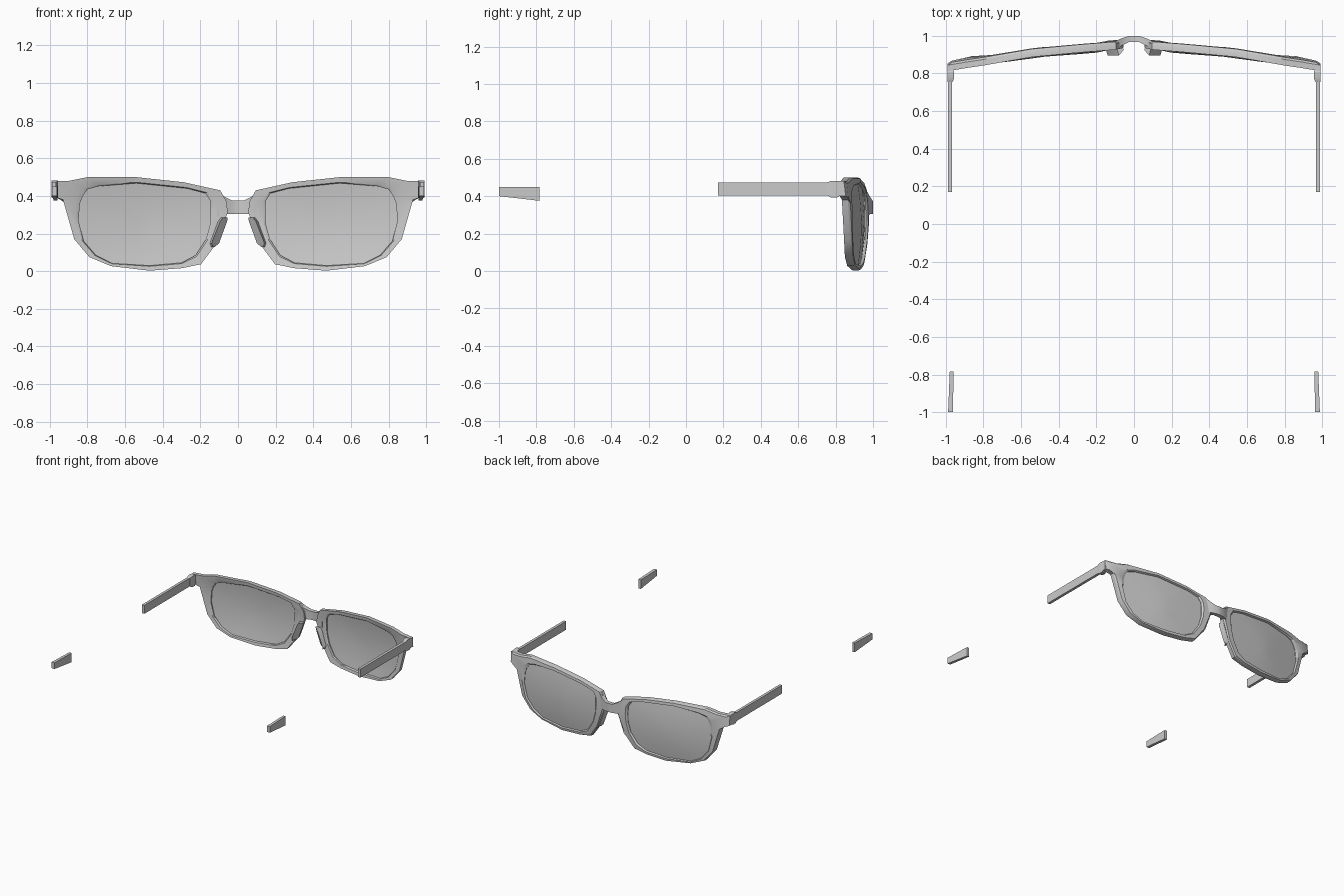
import bpy, bmesh

if "Cube" in bpy.data.objects:
    bpy.data.objects.remove(bpy.data.objects["Cube"])

# Front-surface curve of the frame seen from above: (x, y)
CURVE = [(0, .985), (.13, .975), (.3, .967), (.5, .955), (.75, .912), (.9, .885), (1.0, .868)]


def front_y(x, z):
    """Wrap of the frame in x plus a gentle barrel in z."""
    for (x0, y0), (x1, y1) in zip(CURVE, CURVE[1:]):
        if x <= x1:
            y = y0 + (y1 - y0) * (x - x0) / (x1 - x0)
            break
    return y - .35 * (z - .27) ** 2


def make(name, loops, cap=True, ring=False, smooth=True):
    """Skin matching closed loops, mirror over x = 0."""
    bm = bmesh.new()
    vs = [[bm.verts.new(p) for p in loop] for loop in loops]
    n = len(vs[0])
    pairs = list(zip(vs, vs[1:]))
    if ring:
        pairs.append((vs[-1], vs[0]))
    for a, b in pairs:
        for i in range(n):
            j = (i + 1) % n
            bm.faces.new((a[i], a[j], b[j], b[i]))
    if cap and not ring:
        bm.faces.new(vs[0])
        bm.faces.new(vs[-1])
    bmesh.ops.recalc_face_normals(bm, faces=bm.faces)
    me = bpy.data.meshes.new(name)
    bm.to_mesh(me)
    bm.free()
    ob = bpy.data.objects.new(name, me)
    bpy.context.collection.objects.link(ob)
    m = ob.modifiers.new("mirror", 'MIRROR')
    m.use_clip = True
    if smooth:
        bpy.ops.object.select_all(action='DESELECT')
        bpy.context.view_layer.objects.active = ob
        ob.select_set(True)
        bpy.ops.object.shade_smooth_by_angle(angle=.5)
    return ob


def rect_xz(y, x0, x1, z0, z1):
    return [(x0, y, z0), (x1, y, z0), (x1, y, z1), (x0, y, z1)]


# Rim outline and lens opening, point by point (x, z)
outer = [(.99, .48), (.90, .48), (.80, .50), (.54, .50), (.29, .473), (.095, .43),
         (.06, .37), (.055, .31), (.08, .25), (.12, .14), (.197, .037), (.30, .016),
         (.47, .003), (.675, .027), (.79, .075), (.87, .17), (.93, .38), (.99, .40)]
inner = [(.825, .40), (.80, .435), (.74, .452), (.54, .468), (.27, .44), (.175, .415),
         (.148, .375), (.145, .32), (.148, .25), (.17, .17), (.225, .085), (.30, .045),
         (.47, .030), (.67, .042), (.755, .085), (.82, .16), (.848, .27), (.84, .36)]


def rim_loop(t, depth):
    """Loop between outline (t=0) and opening (t=1), set back by depth."""
    out = []
    for (ox, oz), (ix, iz) in zip(outer, inner):
        x, z = ox + (ix - ox) * t, oz + (iz - oz) * t
        out.append((x, front_y(x, z) - depth, z))
    return out


# Frame rim with a chamfered front edge
make("frame_rim", [rim_loop(0, .042), rim_loop(0, .01), rim_loop(.15, 0), rim_loop(.85, 0),
                   rim_loop(1, .012), rim_loop(1, .036), rim_loop(.85, .042)], ring=True)


# Lens, a thin curved shell made of concentric loops
def lens_loop(s, depth):
    pts = [(.5 + (x - .5) * s, .25 + (z - .25) * s) for x, z in inner]
    return [(x, front_y(x, z) - depth, z) for x, z in pts]


sizes = [.12, .35, .6, .82, 1.01]
make("lens", [lens_loop(s, .016) for s in sizes] + [lens_loop(s, .026) for s in reversed(sizes)])

# Bridge: cross-sections (x, back y, front y, bottom z, top z) from the centre outwards
bridge = [(0, .968, 1.0, .305, .375), (.03, .966, .998, .305, .375),
          (.07, .945, .985, .305, .395), (.11, .932, .968, .29, .425)]
make("bridge", [[(x, a, c), (x, b, c), (x, b, d), (x, a, d)] for x, a, b, c, d in bridge])

# Nose pad, a leaning slab behind the rim
pad = [(.285, .055, .085), (.265, .058, .10), (.15, .10, .145), (.13, .122, .14)]
make("nose_pad", [[(a, .925, z), (a + .012, .965, z), (b + .01, .95, z), (b - .005, .895, z)]
                  for z, a, b in pad])

# Hinge: end block and rounded knuckle
make("hinge_block", [rect_xz(.845, .958, .992, .40, .48), rect_xz(.805, .962, .990, .405, .475)])
make("hinge_knuckle", [rect_xz(.825, .962, .988, .405, .472), rect_xz(.808, .956, .992, .393, .482),
                       rect_xz(.775, .956, .992, .393, .482), rect_xz(.755, .964, .990, .404, .473)])

# Temple arm (front section) and separate ear tip
make("temple_arm", [rect_xz(.80, .967, .989, .404, .473), rect_xz(.17, .967, .989, .404, .473)])
make("temple_tip", [rect_xz(-.783, .958, .979, .375, .45), rect_xz(-1.0, .963, .988, .40, .45)])
